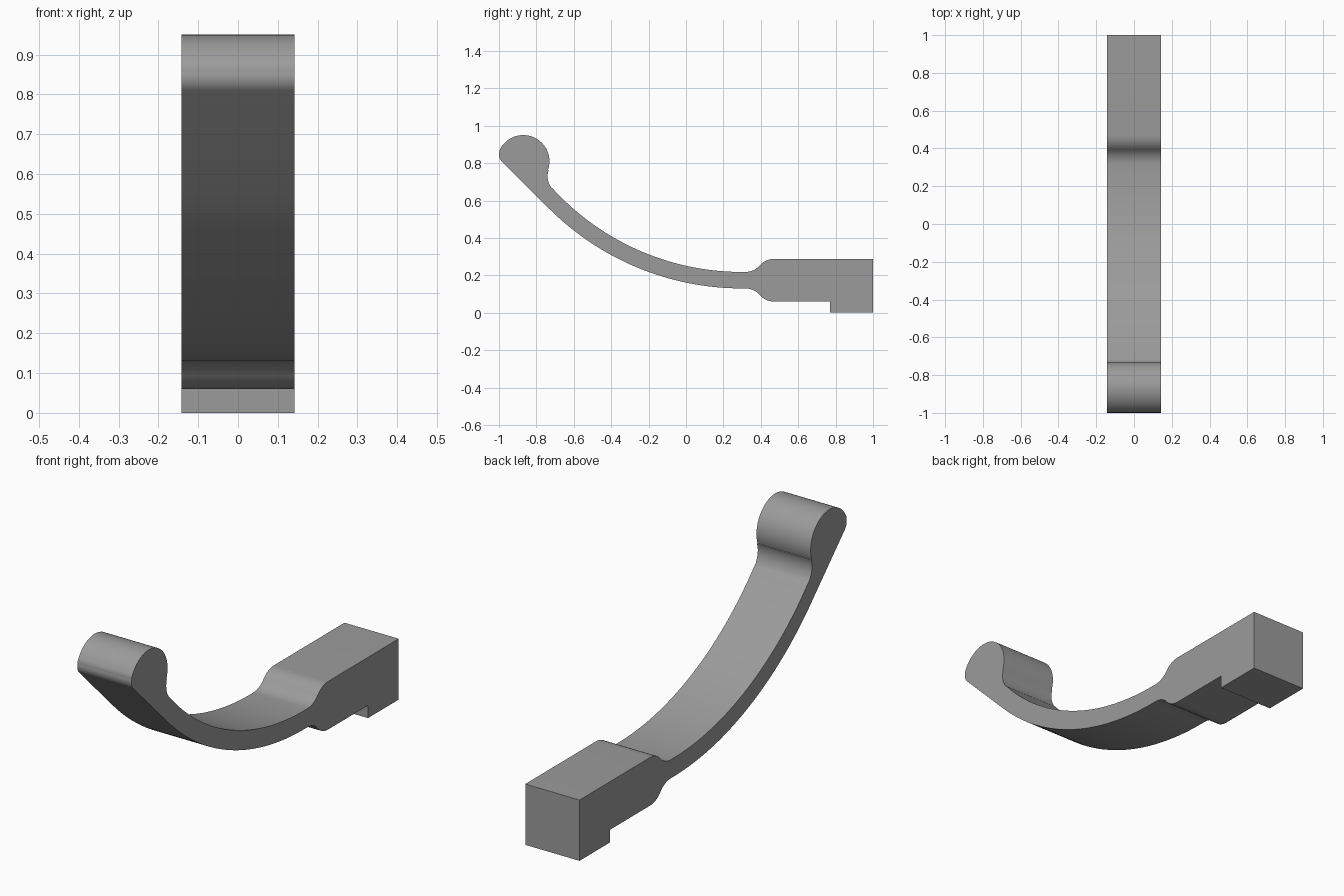
import bpy, bmesh, math

if "Cube" in bpy.data.objects:
    bpy.data.objects.remove(bpy.data.objects["Cube"])

HALF_WIDTH = 0.142


def arc(cy, cz, r, a0, a1, n):
    """Points on an arc in the side plane, angles in degrees."""
    out = []
    for i in range(n + 1):
        a = math.radians(a0 + (a1 - a0) * i / n)
        out.append((cy + r * math.cos(a), cz + r * math.sin(a)))
    return out


# Upper half of the neck between the strip and the block, mirrored below
MID = 0.174
blend = arc(0.318, MID + 0.144, 0.1, -90, -40.5, 8)
blend += arc(0.47, MID + 0.014, 0.1, 139.5, 90, 8)
lower_blend = [(y, 2 * MID - z) for y, z in blend]

# Side outline, counterclockwise from the foot of the block
profile = [(0.77, 0.0), (1.0, 0.0), (1.0, 0.288)]
profile += blend[::-1]                                    # block top to strip
profile += arc(0.3, 1.591, 1.373, 270, 222.5, 40)         # strip, inner side
profile += arc(-0.64, 0.73, 0.1, 222.5, 160.8, 12)        # hollow under the bead
profile += arc(-0.87, 0.81, 0.14, -19.2, 156.4, 32)       # rounded bead
profile += arc(-0.95, 0.845, 0.05, 156.4, 225, 10)        # bead tip
profile += arc(0.3, 1.591, 1.461, 225, 270, 40)           # strip, outer side
profile += lower_blend                                    # strip to block bottom
profile += [(0.77, 0.06)]

# Drop coincident joints
outline = []
for p in profile:
    if not outline or math.dist(p, outline[-1]) > 0.003:
        outline.append(p)

# Extrude the outline across the width
bm = bmesh.new()
face = bm.faces.new([bm.verts.new((-HALF_WIDTH, y, z)) for y, z in outline])
ext = bmesh.ops.extrude_face_region(bm, geom=[face], use_keep_orig=True)
moved = [v for v in ext["geom"] if isinstance(v, bmesh.types.BMVert)]
bmesh.ops.translate(bm, verts=moved, vec=(2 * HALF_WIDTH, 0, 0))
bmesh.ops.recalc_face_normals(bm, faces=bm.faces)
mesh = bpy.data.meshes.new("curved_clip")
bm.to_mesh(mesh)
bm.free()

clip = bpy.data.objects.new("curved_clip", mesh)
bpy.context.collection.objects.link(clip)

grey = bpy.data.materials.new("mid grey")
grey.diffuse_color = (0.33, 0.33, 0.33, 1)
grey.use_nodes = True
grey.node_tree.nodes["Principled BSDF"].inputs["Base Color"].default_value = grey.diffuse_color
mesh.materials.append(grey)

bpy.context.view_layer.objects.active = clip
clip.select_set(True)
bpy.ops.object.shade_smooth_by_angle(angle=math.radians(30))
